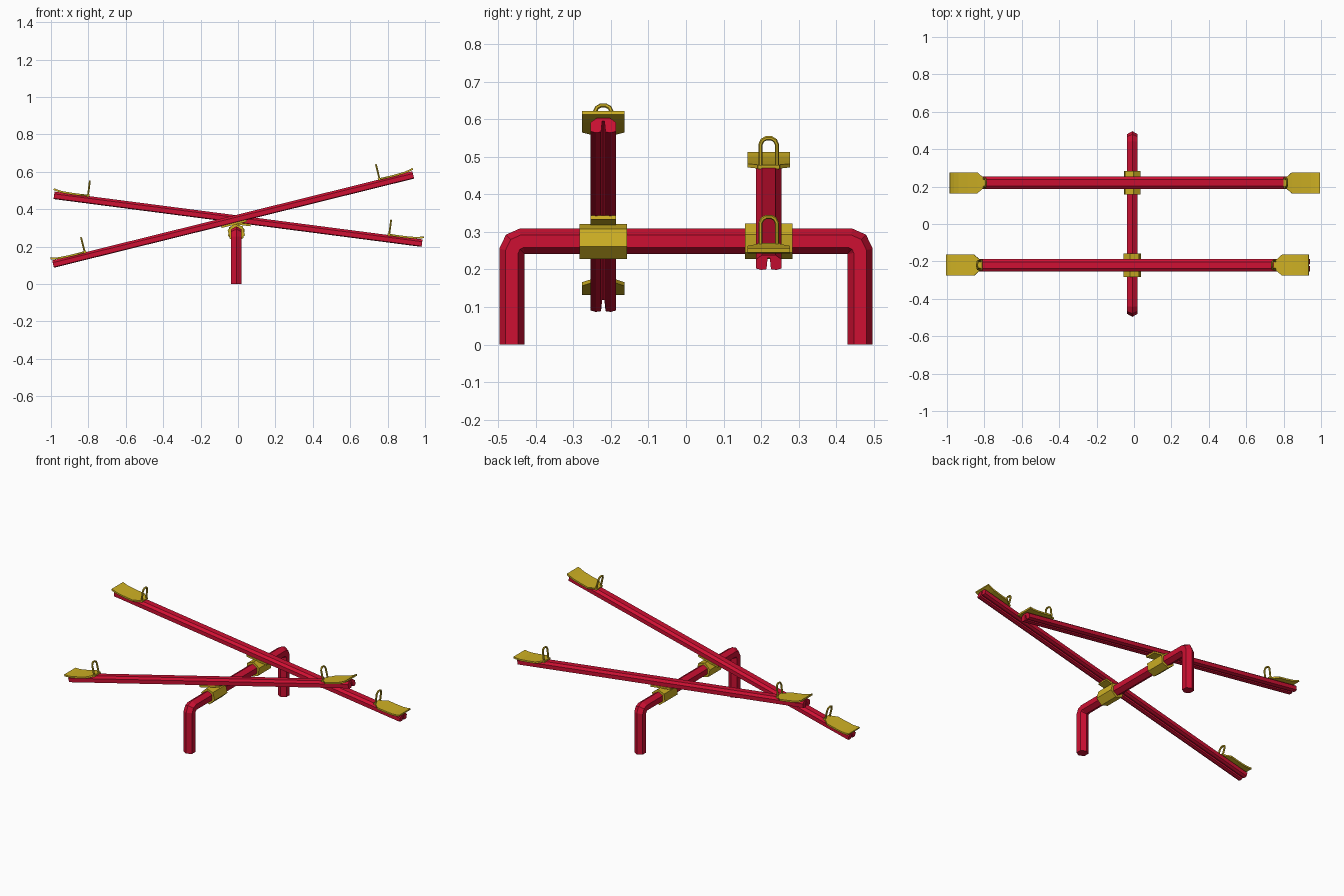
import bpy, bmesh, math
from mathutils import Matrix, Vector

if "Cube" in bpy.data.objects:
    bpy.data.objects.remove(bpy.data.objects["Cube"])


def material(name, rgb):
    m = bpy.data.materials.new(name)
    m.diffuse_color = (*rgb, 1)
    m.use_nodes = True
    m.node_tree.nodes["Principled BSDF"].inputs["Base Color"].default_value = m.diffuse_color
    return m


RED = material("red paint", (0.61, 0.005, 0.032))
YELLOW = material("yellow paint", (0.61, 0.43, 0.017))


def loft(name, rings, mat, matrix=Matrix()):
    """Join equal-sized rings of points into a closed flat-shaded solid."""
    bm = bmesh.new()
    vs = [[bm.verts.new(p) for p in ring] for ring in rings]
    n = len(vs[0])
    for a, b in zip(vs, vs[1:]):
        for i in range(n):
            j = (i + 1) % n
            bm.faces.new((a[i], a[j], b[j], b[i]))
    bm.faces.new(vs[0][::-1])
    bm.faces.new(vs[-1])
    bmesh.ops.recalc_face_normals(bm, faces=bm.faces)
    me = bpy.data.meshes.new(name)
    bm.to_mesh(me)
    bm.free()
    me.materials.append(mat)
    ob = bpy.data.objects.new(name, me)
    ob.matrix_world = matrix
    bpy.context.collection.objects.link(ob)
    return ob


def sweep(name, path, r, x, mat, matrix=Matrix()):
    """Six-sided tube along a path of (y, z) points, mitred at the bends."""
    pts = [Vector(p) for p in path]
    rings = []
    for i, p in enumerate(pts):
        d0 = (p - pts[max(i - 1, 0)]).normalized() if i else (pts[1] - p).normalized()
        d1 = (pts[i + 1] - p).normalized() if i < len(pts) - 1 else d0
        t = (d0 + d1).normalized()
        nrm = Vector((-t.y, t.x)) / t.dot(d0)
        ring = []
        for k in range(6):
            a = math.radians(90 + 60 * k)
            q = p + nrm * (r * math.sin(a))
            ring.append((x + r * math.cos(a), q.x, q.y))
        rings.append(ring)
    return loft(name, rings, mat, matrix)


BAR_X, BAR_Z = -0.009, 0.275

# bent support pipe
half = [(-0.463, 0), (-0.463, 0.248), (-0.454, 0.267), (-0.436, BAR_Z)]
sweep("support_frame", half + [(-y, z) for y, z in half[::-1]], 0.0335, BAR_X, RED)

# beam cross-section (y, height) with a slot underneath
side = [(0.018, 0.02), (0.034, 0.008), (0.034, -0.016), (0.02, -0.02), (0.006, -0.018), (0.003, 0.012)]
BEAM = side + [(-y, z) for y, z in side[::-1]]
BEAM_W, BEAM_L = 0.072, 0.992

# seat stations: distance from pivot, half width, top height above beam centre
SEAT = [(0.803, 0.029, 0.028), (0.818, 0.030, 0.027), (0.848, 0.056, 0.026), (0.90, 0.056, 0.026),
        (0.95, 0.056, 0.028), (0.975, 0.056, 0.032), (0.998, 0.056, 0.038)]

# handle hoop path
leg = [(-0.022, 0.015), (-0.022, 0.082), (-0.017, 0.093), (-0.007, 0.099)]
HOOP = [(y, z + BEAM_W) for y, z in leg + [(-y, z) for y, z in leg[::-1]]]


def seesaw(label, y, tilt):
    m = Matrix.Translation((BAR_X, y, BAR_Z)) @ Matrix.Rotation(math.radians(-tilt), 4, 'Y')
    loft(label + "_beam", [[(x, p, q + BEAM_W) for p, q in BEAM] for x in (-BEAM_L, BEAM_L)], RED, m)

    # hexagonal pivot sleeve and mounting plate
    hexa = [math.radians(90 + 60 * k) for k in range(6)]
    loft(label + "_pivot_sleeve",
         [[(0.048 * math.cos(a), w, 0.048 * math.sin(a)) for a in hexa] for w in (-0.063, 0.063)], YELLOW, m)
    loft(label + "_mounting_plate",
         [[(x, -0.034, 0.043), (x, 0.034, 0.043), (x, 0.034, 0.054), (x, -0.034, 0.054)]
          for x in (-0.07, 0.07)], YELLOW, m)

    # seat, handle and handle foot at each end
    for s, end in ((-1, "left"), (1, "right")):
        rings = []
        for u, w, top in SEAT:
            z = top + BEAM_W
            rings.append([(s * u, -w, z - 0.01), (s * u, w, z - 0.01), (s * u, w, z), (s * u, -w, z)])
        loft(f"{label}_{end}_seat", rings, YELLOW, m)
        sweep(f"{label}_{end}_handle", HOOP, 0.0055, s * 0.812, YELLOW, m)


seesaw("front", -0.22, 13.9)
seesaw("back", 0.22, -7.4)
